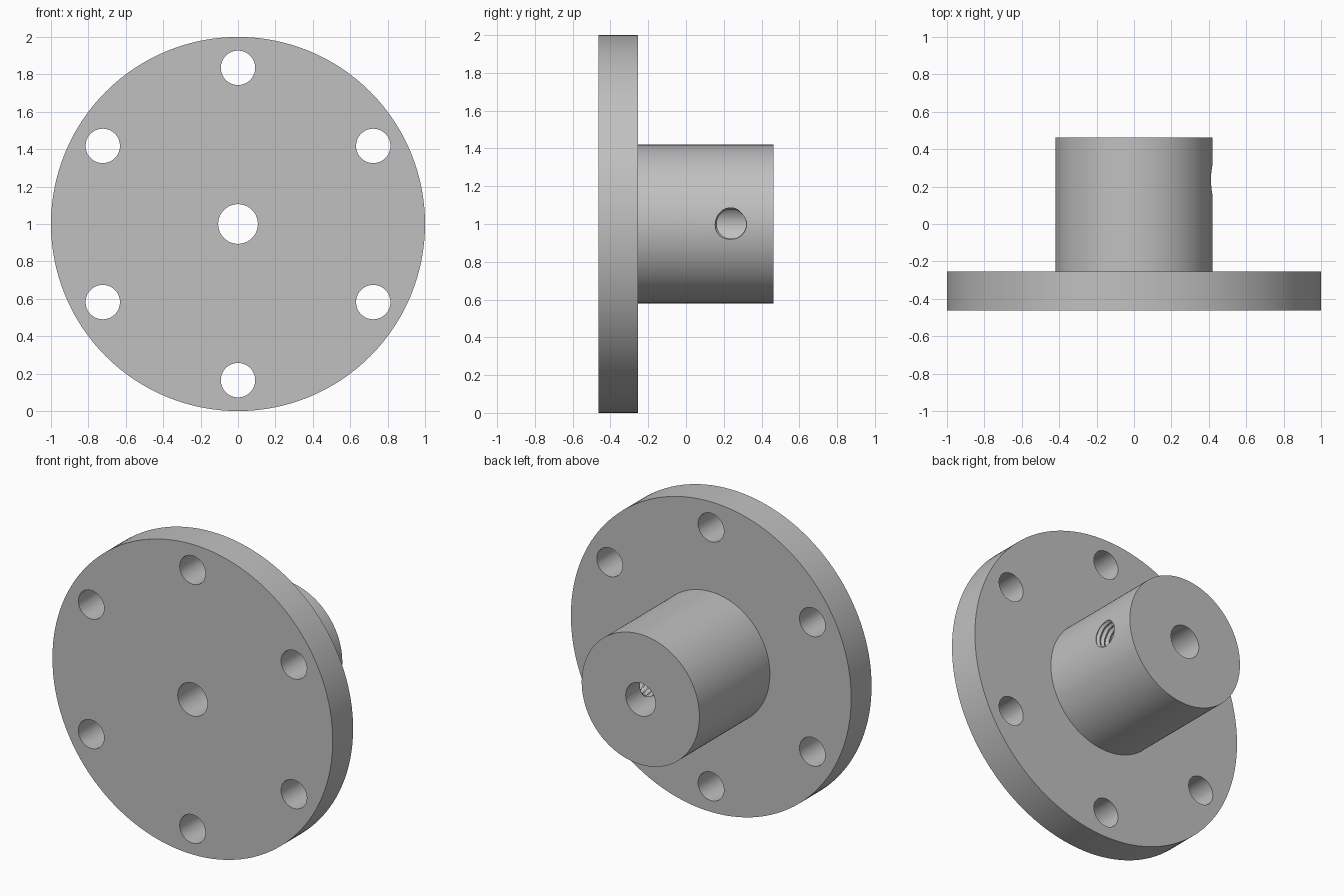
import bpy, bmesh
from math import sin, cos, pi, radians
from mathutils import Matrix, Vector

if "Cube" in bpy.data.objects:
    bpy.data.objects.remove(bpy.data.objects["Cube"])

CENTRE_Z = 1.0
FRONT, STEP, BACK = -0.463, -0.255, 0.463
FLANGE_R, HUB_R, BORE_R = 1.0, 0.42, 0.106
BOLT_R, BOLT_CIRCLE = 0.092, 0.835
SCREW_Y, MINOR_R, MAJOR_R, PITCH = 0.24, 0.077, 0.09, 0.034

grey = bpy.data.materials.new("machined grey")
grey.use_nodes = True
colour = (0.53, 0.53, 0.53, 1)
grey.diffuse_color = colour
grey.node_tree.nodes["Principled BSDF"].inputs["Base Color"].default_value = colour


def make_object(name, bm):
    bmesh.ops.recalc_face_normals(bm, faces=bm.faces)
    mesh = bpy.data.meshes.new(name)
    bm.to_mesh(mesh)
    bm.free()
    mesh.materials.append(grey)
    obj = bpy.data.objects.new(name, mesh)
    bpy.context.collection.objects.link(obj)
    return obj


def cut(target, cutter):
    cutter.hide_render = True
    mod = target.modifiers.new("cut", "BOOLEAN")
    mod.operation, mod.solver, mod.object = "DIFFERENCE", "EXACT", cutter
    bpy.context.view_layer.objects.active = target
    bpy.ops.object.modifier_apply(modifier=mod.name)
    bpy.data.objects.remove(cutter)


# Flange, hub and bore: one closed profile turned about the y axis
bm = bmesh.new()
profile = [(BORE_R, FRONT), (FLANGE_R, FRONT), (FLANGE_R, STEP),
           (HUB_R, STEP), (HUB_R, BACK), (BORE_R, BACK)]
verts = [bm.verts.new((r, y, CENTRE_Z)) for r, y in profile]
edges = [bm.edges.new((v, verts[i - 1])) for i, v in enumerate(verts)]
bmesh.ops.spin(bm, geom=verts + edges, cent=(0, 0, CENTRE_Z), axis=(0, 1, 0),
               angle=2 * pi, steps=128)
bmesh.ops.remove_doubles(bm, verts=bm.verts, dist=0.0005)
body = make_object("flanged_hub", bm)

# Six bolt holes through the flange
bm = bmesh.new()
for i in range(6):
    a = radians(90 + 60 * i)
    place = Matrix.Translation((BOLT_CIRCLE * cos(a), (FRONT + STEP) / 2,
                                CENTRE_Z + BOLT_CIRCLE * sin(a)))
    bmesh.ops.create_cone(bm, cap_ends=True, segments=48, radius1=BOLT_R,
                          radius2=BOLT_R, depth=0.4,
                          matrix=place @ Matrix.Rotation(pi / 2, 4, "X"))
cut(body, make_object("bolt_hole_cutter", bm))

# Threaded set screw hole from the left side of the hub into the bore
SEGS, PER_TURN = 32, 8
START, END = 0.04, 0.47
rings = int((END - START) / PITCH * PER_TURN)
bm = bmesh.new()
grid = []
for k in range(rings + 1):
    ring = []
    for j in range(SEGS):
        phase = (k / PER_TURN - j / SEGS) % 1
        r = MINOR_R + (MAJOR_R - MINOR_R) * (1 - abs(2 * phase - 1))
        a = 2 * pi * j / SEGS
        ring.append(bm.verts.new((START + k * PITCH / PER_TURN,
                                  SCREW_Y + r * cos(a), CENTRE_Z + r * sin(a))))
    grid.append(ring)
for low, high in zip(grid, grid[1:]):
    for j in range(SEGS):
        bm.faces.new((low[j - 1], low[j], high[j], high[j - 1]))
for end, x in ((grid[0], START), (grid[-1], END)):
    hub = bm.verts.new((x, SCREW_Y, CENTRE_Z))
    for j in range(SEGS):
        bm.faces.new((end[j - 1], end[j], hub))
bmesh.ops.triangulate(bm, faces=bm.faces)
cut(body, make_object("thread_cutter", bm))

# Smooth round walls, crisp rims
bpy.ops.object.select_all(action="DESELECT")
body.select_set(True)
bpy.context.view_layer.objects.active = body
bpy.ops.object.shade_smooth_by_angle(angle=radians(30))
